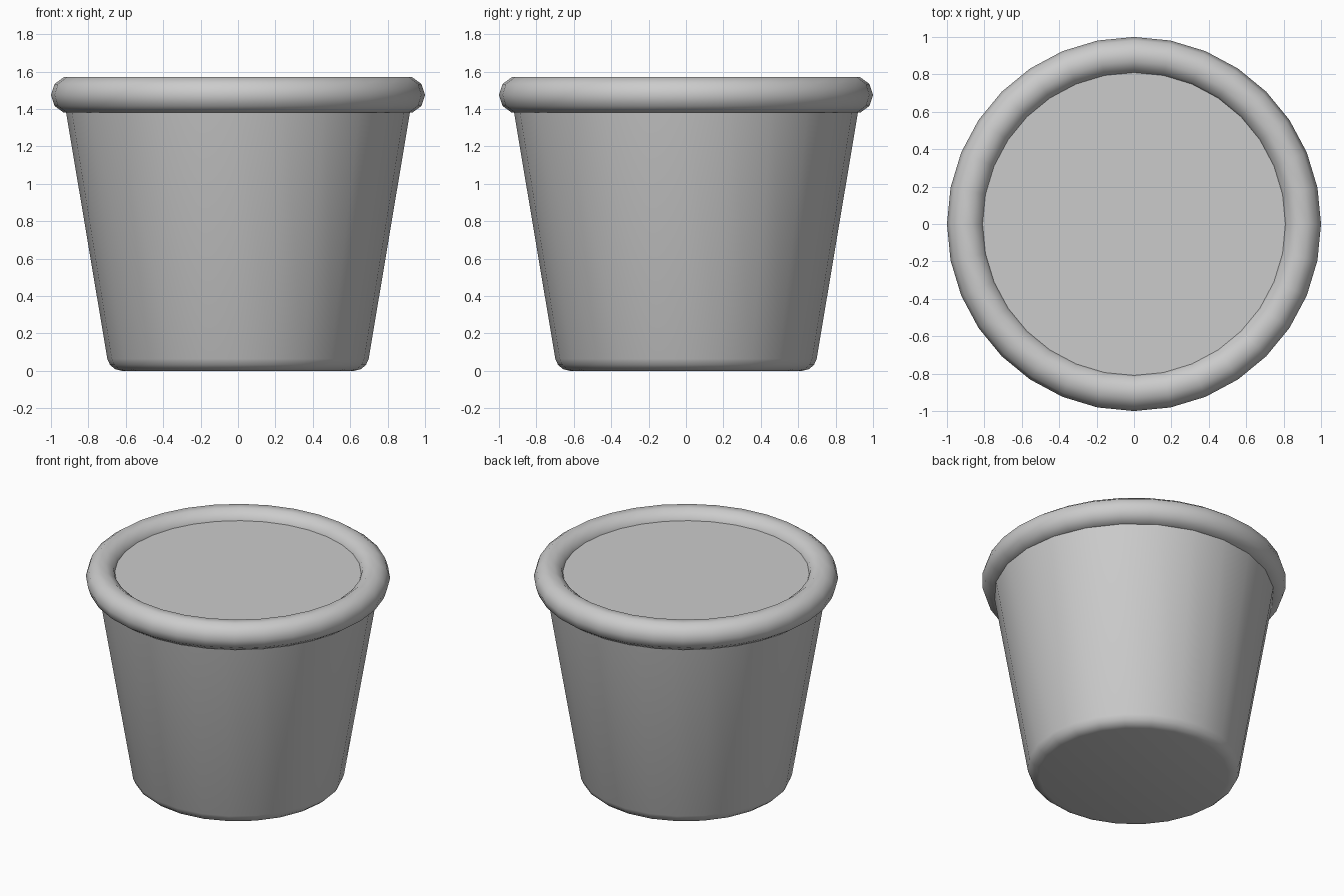
import bpy, bmesh, math

if "Cube" in bpy.data.objects:
    bpy.data.objects.remove(bpy.data.objects["Cube"])

# Tapered solid pot body, its flat top showing inside the rim
bpy.ops.mesh.primitive_cone_add(vertices=24, radius1=0.688, radius2=0.94,
                                depth=1.505, location=(0, 0, 0.7525))
body = bpy.context.object
body.name = "pot_body"

# Rounded lower edge
bm = bmesh.new()
bm.from_mesh(body.data)
low = [e for e in bm.edges if all(v.co.z < 0 for v in e.verts)]
bmesh.ops.bevel(bm, geom=low, offset=0.065, segments=3, profile=0.5, affect='EDGES')
bm.to_mesh(body.data)
bm.free()
bpy.ops.object.shade_smooth_by_angle(angle=math.radians(35))

# Thick rolled rim
bpy.ops.mesh.primitive_torus_add(major_radius=0.9, minor_radius=0.1,
                                 major_segments=32, minor_segments=10,
                                 location=(0, 0, 1.475))
rim = bpy.context.object
rim.name = "rolled_rim"
bpy.ops.object.shade_smooth()
